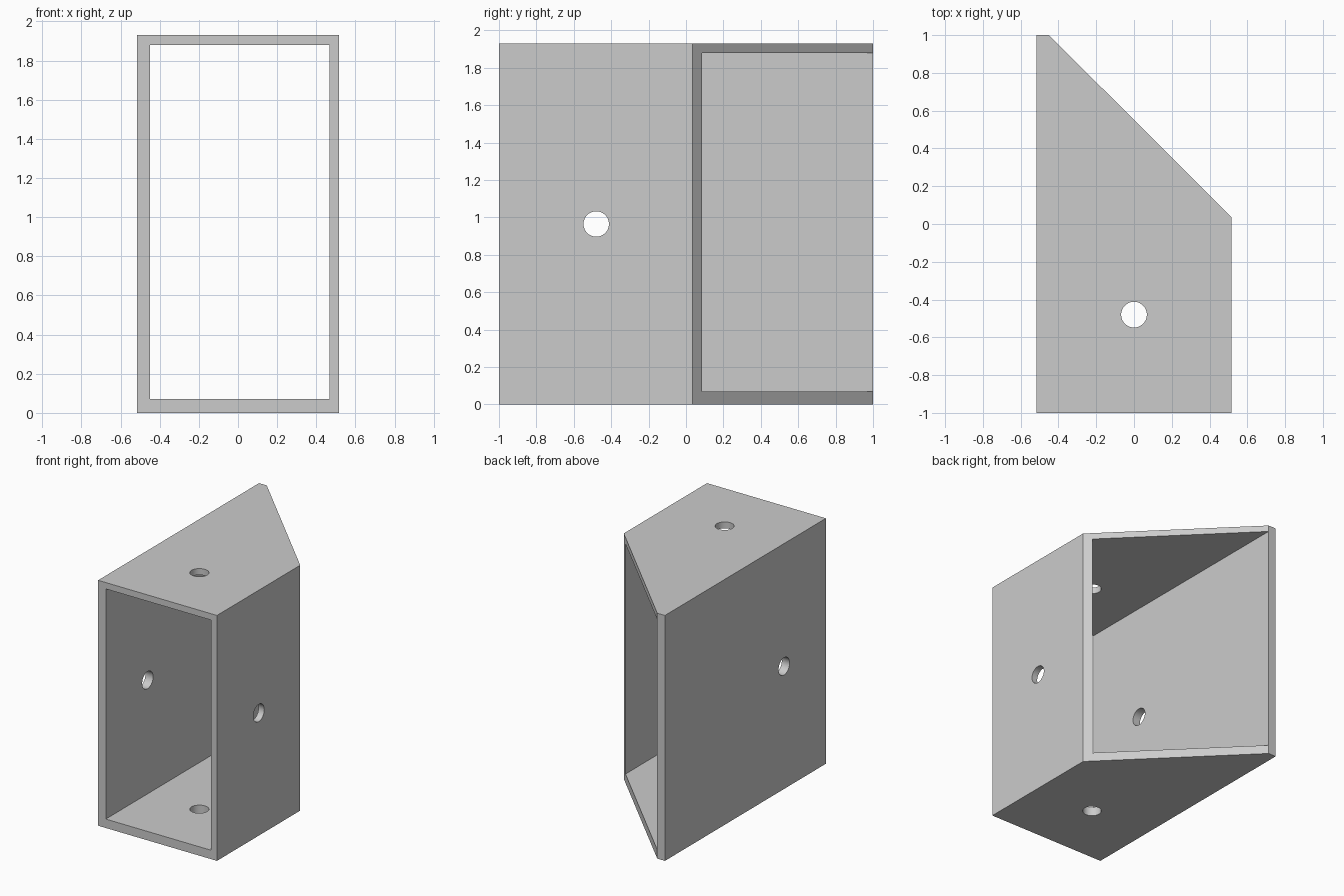
import bpy, bmesh, math
from mathutils import Vector

cube = bpy.data.objects.get("Cube")
if cube:
    bpy.data.objects.remove(cube, do_unlink=True)

HALF_W, HEIGHT, HOLE_Y, HOLE_R = 0.517, 1.93, -0.48, 0.068

grey = bpy.data.materials.new("plain grey")
grey.use_nodes = True
colour = (0.6, 0.6, 0.6, 1)
grey.diffuse_color = colour
grey.node_tree.nodes["Principled BSDF"].inputs["Base Color"].default_value = colour


def prism(name, outline, z0, z1):
    """Extrude an outline in x and y from z0 up to z1."""
    bm = bmesh.new()
    face = bm.faces.new([bm.verts.new((x, y, z0)) for x, y in outline])
    top = bmesh.ops.extrude_face_region(bm, geom=[face])["geom"]
    bmesh.ops.translate(bm, vec=Vector((0, 0, z1 - z0)),
                        verts=[g for g in top if isinstance(g, bmesh.types.BMVert)])
    bmesh.ops.recalc_face_normals(bm, faces=bm.faces)
    mesh = bpy.data.meshes.new(name)
    bm.to_mesh(mesh)
    bm.free()
    mesh.materials.append(grey)
    obj = bpy.data.objects.new(name, mesh)
    bpy.context.collection.objects.link(obj)
    return obj


# Sleeve body with one end mitred at 45 degrees
sleeve = prism("mitred_sleeve", [(-HALF_W, -1), (HALF_W, -1), (HALF_W, 0.035),
                                 (-0.45, 1), (-HALF_W, 1)], 0, HEIGHT)

# Cavity, open at both ends, with thicker left and bottom walls
cutters = [prism("cavity_cutter", [(-0.45, -1.5), (0.467, -1.5),
                                   (0.467, 1.5), (-0.45, 1.5)], 0.07, 1.88)]

# Screw holes through the side walls and through top and bottom
for name, rotation in (("side_hole_cutter", (0, math.pi / 2, 0)),
                       ("top_hole_cutter", (0, 0, 0))):
    bpy.ops.mesh.primitive_cylinder_add(vertices=48, radius=HOLE_R, depth=3,
                                        location=(0, HOLE_Y, HEIGHT / 2), rotation=rotation)
    hole = bpy.context.object
    hole.name = name
    hole.data.materials.append(grey)
    cutters.append(hole)

for cutter in cutters:
    mod = sleeve.modifiers.new(cutter.name, "BOOLEAN")
    mod.operation, mod.solver, mod.object = "DIFFERENCE", "EXACT", cutter

# Apply the cuts and remove the cutters
bpy.ops.object.select_all(action="DESELECT")
sleeve.select_set(True)
bpy.context.view_layer.objects.active = sleeve
for mod in list(sleeve.modifiers):
    bpy.ops.object.modifier_apply(modifier=mod.name)
for cutter in cutters:
    bpy.data.objects.remove(cutter, do_unlink=True)
bpy.ops.object.shade_smooth_by_angle(angle=math.radians(30))
